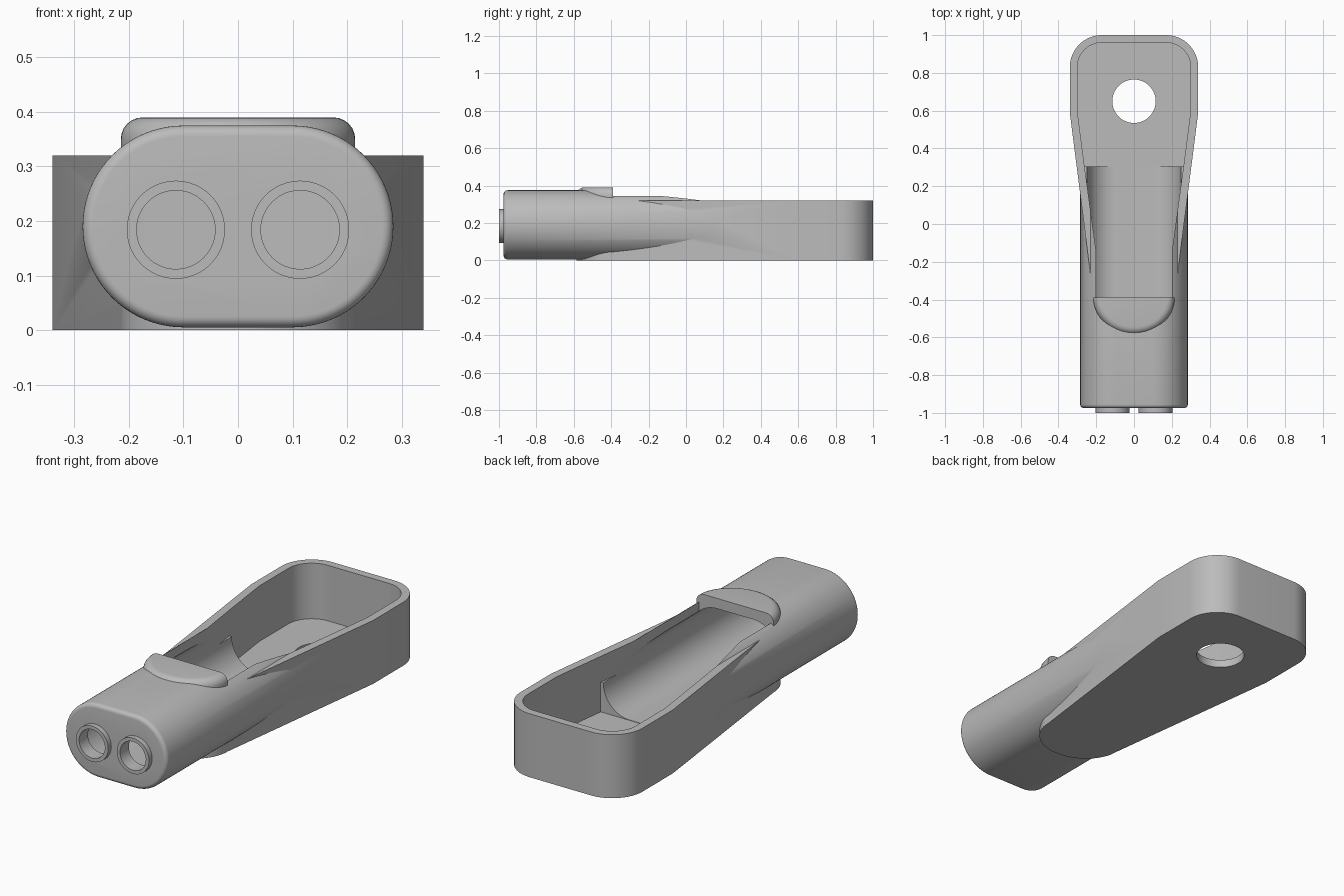
import bpy, bmesh
from math import cos, sin, pi, radians

cube = bpy.data.objects.get("Cube")
if cube:
    bpy.data.objects.remove(cube, do_unlink=True)

grey = bpy.data.materials.new("grey plastic")
grey.use_nodes = True
colour = (0.5, 0.5, 0.5, 1)
grey.diffuse_color = colour
grey.node_tree.nodes["Principled BSDF"].inputs["Base Color"].default_value = colour


def arc(cx, cy, rx, ry, start, end, steps=16):
    """Points along an elliptical arc, angles in degrees."""
    angles = [radians(start + (end - start) * i / steps) for i in range(steps + 1)]
    return [(cx + rx * cos(a), cy + ry * sin(a)) for a in angles]


def mirrored(half):
    """Close a right-hand outline by mirroring it across x = 0."""
    return half + [(-x, y) for x, y in reversed(half) if abs(x) > 1e-5]


def stadium(half_flat, radius):
    return mirrored(arc(half_flat, 0.19, radius, radius, -90, 90, 40))


def prism(name, outline, low, high, along="z", bevel=0, bevel_if=None):
    """Extrude an outline along z, or along y with the outline in x-z."""
    bm = bmesh.new()
    place = (lambda p, t: (p[0], p[1], t)) if along == "z" else (lambda p, t: (p[0], t, p[1]))
    rings = [[bm.verts.new(place(p, t)) for p in outline] for t in (low, high)]
    bm.faces.new(rings[0])
    bm.faces.new(rings[1])
    n = len(outline)
    for i in range(n):
        j = (i + 1) % n
        bm.faces.new((rings[0][i], rings[0][j], rings[1][j], rings[1][i]))
    bmesh.ops.recalc_face_normals(bm, faces=bm.faces[:])
    if bevel:
        edges = [e for e in bm.edges if bevel_if(e)]
        bmesh.ops.bevel(bm, geom=edges, offset=bevel, segments=6, profile=0.5, affect="EDGES")
    mesh = bpy.data.meshes.new(name)
    bm.to_mesh(mesh)
    bm.free()
    mesh.materials.append(grey)
    obj = bpy.data.objects.new(name, mesh)
    bpy.context.collection.objects.link(obj)
    return obj


def combine(base, other, operation):
    """Apply a boolean and discard the helper."""
    mod = base.modifiers.new("combine", "BOOLEAN")
    mod.operation, mod.solver, mod.object = operation, "EXACT", other
    bpy.context.view_layer.objects.active = base
    bpy.ops.object.modifier_apply(modifier=mod.name)
    bpy.data.objects.remove(other, do_unlink=True)


# Tapered tray with a round front end
nose = arc(0, -0.39, 0.215, 0.195, -90, 0)
tray = prism("terminal_boot", mirrored(nose + [(0.34, 0.59)] + arc(0.17, 0.83, 0.17, 0.17, 0, 90)), 0, 0.32)

# Half-round tab with a softened upper rim
tab = prism("tab", mirrored(nose), 0.1, 0.39, bevel=0.04,
            bevel_if=lambda e: all(v.co.z > 0.38 for v in e.verts)
            and any(v.co.y < -0.391 for v in e.verts))
combine(tray, tab, "UNION")

# Flattened tube with a softened front rim
tube = prism("tube", stadium(0.1, 0.185), -0.975, 0.305, "y", 0.02,
             lambda e: all(v.co.y < -0.97 for v in e.verts))
combine(tray, tube, "UNION")

# Two cable collars
for x in (-0.114, 0.114):
    collar = prism("collar", arc(x, 0.184, 0.09, 0.09, 0, 360, 48)[:-1], -1, -0.96, "y")
    combine(tray, collar, "UNION")

# Tray hollow, open top over the trough, and the tunnel inside the tube
hollow = [(0.262, 0.305), (0.30, 0.6)] + arc(0.17, 0.83, 0.13, 0.13, 0, 90)
combine(tray, prism("hollow", mirrored(hollow), 0.04, 0.6), "DIFFERENCE")
opening = [(0.2, -0.39), (0.2, -0.15), (0.264, 0.32)]
combine(tray, prism("opening", mirrored(opening), 0.19, 0.6), "DIFFERENCE")
combine(tray, prism("tunnel", stadium(0.1, 0.148), -0.93, 0.32, "y"), "DIFFERENCE")

# Cable bores and the fixing hole
for x in (-0.114, 0.114):
    bore = prism("bore", arc(x, 0.184, 0.072, 0.072, 0, 360, 48)[:-1], -1.1, -0.9, "y")
    combine(tray, bore, "DIFFERENCE")
combine(tray, prism("fixing_hole", arc(0, 0.65, 0.115, 0.115, 0, 360, 48)[:-1], -0.1, 0.1), "DIFFERENCE")

# Smooth rounds, sharp edges
bpy.ops.object.select_all(action="DESELECT")
tray.select_set(True)
bpy.context.view_layer.objects.active = tray
bpy.ops.object.shade_smooth_by_angle(angle=radians(25))
